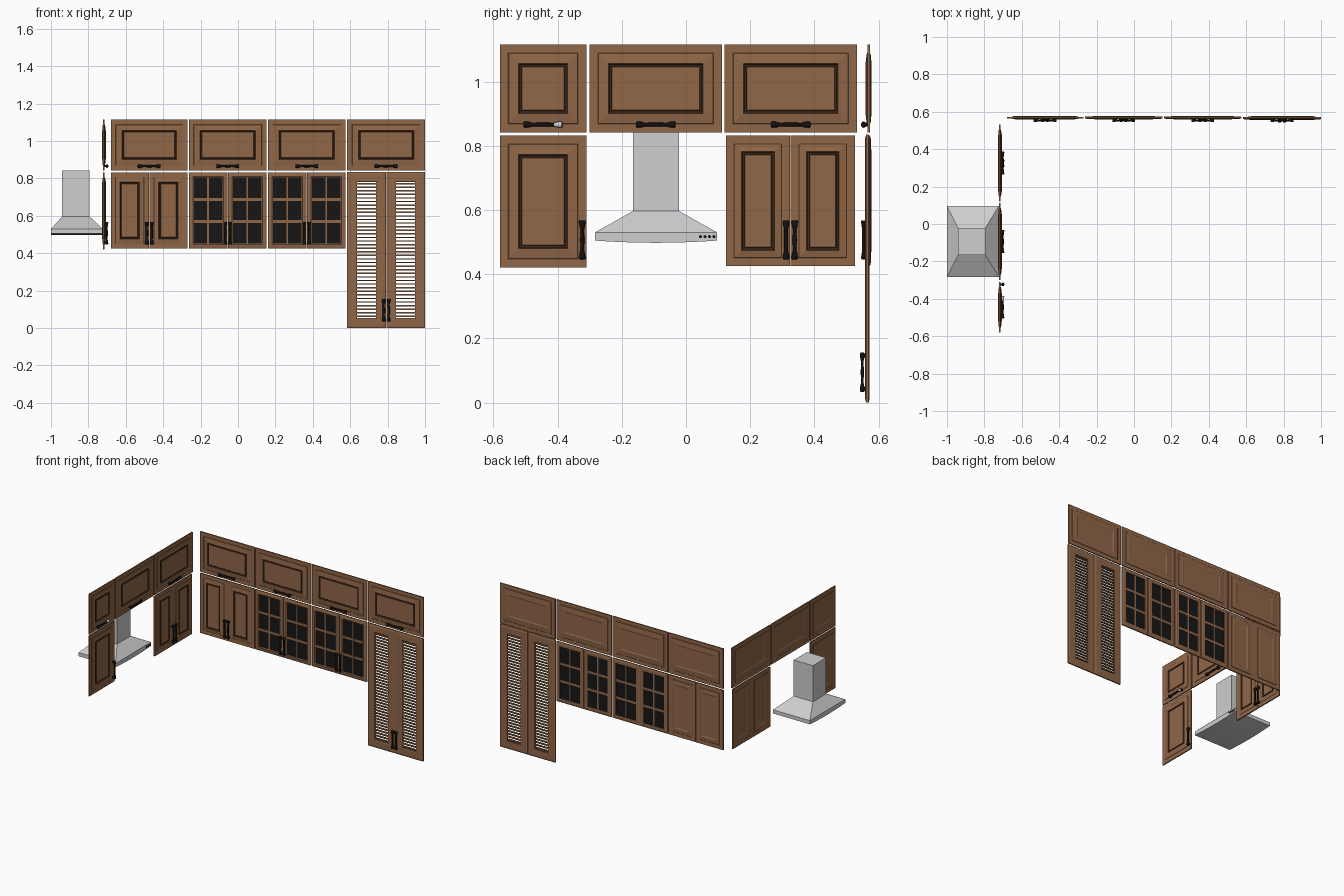
import bpy, bmesh, math
from mathutils import Matrix, Vector

if "Cube" in bpy.data.objects:
    bpy.data.objects.remove(bpy.data.objects["Cube"])

def mat(name, c):
    m = bpy.data.materials.new(name)
    m.diffuse_color = (*c, 1)
    m.use_nodes = True
    m.node_tree.nodes["Principled BSDF"].inputs["Base Color"].default_value = m.diffuse_color
    return m

WOOD = mat("brown wood", (0.28, 0.135, 0.064))
GROOVE = mat("dark brown groove", (0.06, 0.028, 0.013))
BLACK = mat("black metal", (0.006, 0.006, 0.006))
GLASS = mat("black glass", (0.008, 0.008, 0.008))
STEEL = mat("light steel", (0.62, 0.62, 0.62))

# Wall frames: local u = along wall, v = up, w = out of the door face
def frame(u, w, origin):
    m = Matrix((u, (0, 0, 1), w)).transposed().to_4x4()
    m.translation = Vector(origin)
    return m
BACK = frame((1, 0, 0), (0, -1, 0), (0, 0.569, 0))
TALL = frame((1, 0, 0), (0, -1, 0), (0, 0.565, 0))
LEFT = frame((0, 1, 0), (1, 0, 0), (-0.717, 0, 0))

def finish(bm, name, mats, wall=None):
    if wall:
        bm.transform(wall)
    bmesh.ops.recalc_face_normals(bm, faces=bm.faces)
    me = bpy.data.meshes.new(name)
    bm.to_mesh(me)
    bm.free()
    for m in mats:
        me.materials.append(m)
    ob = bpy.data.objects.new(name, me)
    bpy.context.collection.objects.link(ob)
    return ob

def add_box(bm, lo, hi):
    c = [(a + b) / 2 for a, b in zip(lo, hi)]
    s = [b - a for a, b in zip(lo, hi)]
    bmesh.ops.create_cube(bm, size=1, matrix=Matrix.Translation(c) @ Matrix.Diagonal((*s, 1)))

def rings(bm, r, prof, groove=None, closed=False):
    """Concentric rectangles; prof = (inset, depth) pairs from back to front."""
    u0, u1, v0, v1 = r
    loops = [[bm.verts.new(p) for p in ((u0+i, v0+i, w), (u1-i, v0+i, w), (u1-i, v1-i, w), (u0+i, v1-i, w))]
             for i, w in prof]
    n = len(loops)
    for k in range(n if closed else n - 1):
        a, b = loops[k], loops[(k + 1) % n]
        for j in range(4):
            f = bm.faces.new((a[j], a[(j+1) % 4], b[(j+1) % 4], b[j]))
            f.material_index = int(groove is not None and k in groove)
    if not closed:
        bm.faces.new(loops[0][::-1])
        bm.faces.new(loops[-1])

# Framed solid door with a grooved centre panel
def panel_door(name, wall, r, g):
    bm = bmesh.new()
    prof = [(g+.008, -.006), (g, -.009), (.028, -.006), (.026, -.004), (0, -.004),
            (0, .004), (.026, .004), (.028, .006), (g-.003, .010), (g+.001, .005), (g+.006, .005), (g+.008, .008)]
    rings(bm, r, prof, groove=(8, 9, 10))
    finish(bm, name, [WOOD, GROOVE], wall)

def open_frame(name, wall, r, g):
    bm = bmesh.new()
    rings(bm, r, [(g, -.007), (.012, -.007), (0, -.004), (0, .004), (.012, .007), (g-.005, .008), (g, .005)], closed=True)
    finish(bm, name, [WOOD], wall)

# Glazed leaf: frame, dark pane, one upright and two cross bars
def glass_door(name, wall, r, g=.027):
    open_frame(name + "_frame", wall, r, g)
    u0, u1, v0, v1 = r[0]+g, r[1]-g, r[2]+g, r[3]-g
    bm = bmesh.new()
    add_box(bm, (u0-.003, v0-.003, -.003), (u1+.003, v1+.003, .002))
    finish(bm, name + "_pane", [GLASS], wall)
    bm = bmesh.new()
    c = (u0 + u1) / 2
    add_box(bm, (c-.005, v0, -.005), (c+.005, v1, .006))
    for k in (1, 2):
        v = v0 + (v1 - v0) * k / 3
        add_box(bm, (u0, v-.008, -.0045), (u1, v+.008, .0055))
    finish(bm, name + "_bars", [WOOD], wall)

# Louvred leaf: frame and open slats
def louvre_door(name, wall, r, g=.053):
    open_frame(name + "_frame", wall, r, g)
    bm = bmesh.new()
    n = 38
    for k in range(n):
        v = r[2] + g + (r[3] - r[2] - 2*g) * (k + .5) / n
        add_box(bm, (r[0]+g-.003, v-.0035, -.006), (r[1]-g+.003, v+.0035, .006))
    finish(bm, name + "_slats", [WOOD], wall)

# Waisted pull handle on two feet
def handle(name, wall, u, v, vertical, light_end=False):
    bm = bmesh.new()
    secs = [(-.061, .007), (-.058, .010), (-.046, .009), (-.034, .0055), (0, .0065),
            (.034, .0055), (.046, .009), (.058, .010), (.061, .007)]
    loops = []
    for t, rad in secs:
        ring = []
        for k in range(10):
            a = 2 * math.pi * k / 10
            s, w = rad * math.cos(a), .016 + .8 * rad * math.sin(a)
            ring.append(bm.verts.new((u+s, v+t, w) if vertical else (u+t, v+s, w)))
        loops.append(ring)
    for i, (a, b) in enumerate(zip(loops, loops[1:])):
        for k in range(10):
            f = bm.faces.new((a[k], a[(k+1) % 10], b[(k+1) % 10], b[k]))
            f.material_index = int(light_end and i in (5, 6))
    bm.faces.new(loops[0])
    bm.faces.new(loops[-1])
    for t in (-.052, .052):
        x, y = (u, v+t) if vertical else (u+t, v)
        add_box(bm, (x-.006, y-.006, .003), (x+.006, y+.006, .014))
    ob = finish(bm, name, [BLACK, STEEL], wall)
    for p in ob.data.polygons:
        p.use_smooth = len(p.vertices) == 4 and p.index < 80

def pair(name, wall, u0, u1, v0, v1, build, hv, **kw):
    c = (u0 + u1) / 2
    build(name + "_leaf_a", wall, (u0, c-.001, v0, v1), **kw)
    build(name + "_leaf_b", wall, (c+.001, u1, v0, v1), **kw)
    for tag, s in (("a", -1), ("b", 1)):
        handle(f"{name}_handle_{tag}", wall, c + s*.0135, hv, True)

# Upper flap doors on both walls
UP = (.842, 1.115)
back_cols = [(-.68, -.27), (-.263, .153), (.16, .575), (.584, 1.0)]
left_cols = [(-.58, -.31), (-.30, .112), (.12, .532)]
for tag, wall, cols in (("back", BACK, back_cols), ("left", LEFT, left_cols)):
    for i, (a, b) in enumerate(cols):
        panel_door(f"{tag}_upper_door_{i}", wall, (a, b, *UP), .062)
        handle(f"{tag}_upper_handle_{i}", wall, (a + b) / 2, .866, False, tag == "left" and i == 0)

# Lower doors
LO = (.425, .832)
pair("back_lower_0", BACK, *back_cols[0], *LO, panel_door, .507, g=.053)
pair("glass_1", BACK, *back_cols[1], *LO, glass_door, .507)
pair("glass_2", BACK, *back_cols[2], *LO, glass_door, .507)
pair("louvre", TALL, *back_cols[3], 0, .835, louvre_door, .095)
pair("left_lower_2", LEFT, .124, .526, *LO, panel_door, .507, g=.052)
panel_door("left_lower_door_0", LEFT, (-.58, -.31, .421, .832), .062)
handle("left_lower_handle_0", LEFT, -.323, .507, True)

# Range hood: rim with bowed lower edge
X0, X1, Y0, Y1 = -1.0, -.722, -.284, .097
bm = bmesh.new()
pts = [(Y0, .53), (Y1, .53)]
for k in range(13):
    t = 1 - k / 6
    pts.append(((Y0 + Y1) / 2 + t * (Y1 - Y0) / 2, .498 + .007 * t * t))
f = bm.faces.new([bm.verts.new((X0, y, z)) for y, z in pts])
ext = bmesh.ops.extrude_face_region(bm, geom=[f])
bmesh.ops.translate(bm, vec=(X1 - X0, 0, 0), verts=[g for g in ext["geom"] if isinstance(g, bmesh.types.BMVert)])
finish(bm, "hood_rim", [STEEL])

# Sloped canopy
C = (-.94, -.795, -.165, -.022)
bm = bmesh.new()
lv = [[bm.verts.new(p) for p in ((a, c, z), (b, c, z), (b, d, z), (a, d, z))]
      for a, b, c, d, z in ((X0, X1, Y0, Y1, .53), (*C, .597))]
for j in range(4):
    bm.faces.new((lv[0][j], lv[0][(j+1) % 4], lv[1][(j+1) % 4], lv[1][j]))
bm.faces.new(lv[1])
bm.faces.new(lv[0][::-1])
finish(bm, "hood_canopy", [STEEL])

# Chimney
bm = bmesh.new()
add_box(bm, (C[0], C[2], .595), (C[1], C[3], .842))
finish(bm, "hood_chimney", [STEEL])

# Control buttons
bm = bmesh.new()
for k in range(4):
    m = Matrix.Translation((X1 + .001, .045 + .014 * k, .517)) @ Matrix.Rotation(math.pi / 2, 4, 'Y')
    bmesh.ops.create_cone(bm, cap_ends=True, segments=12, radius1=.005, radius2=.005, depth=.006, matrix=m)
finish(bm, "hood_buttons", [BLACK])
